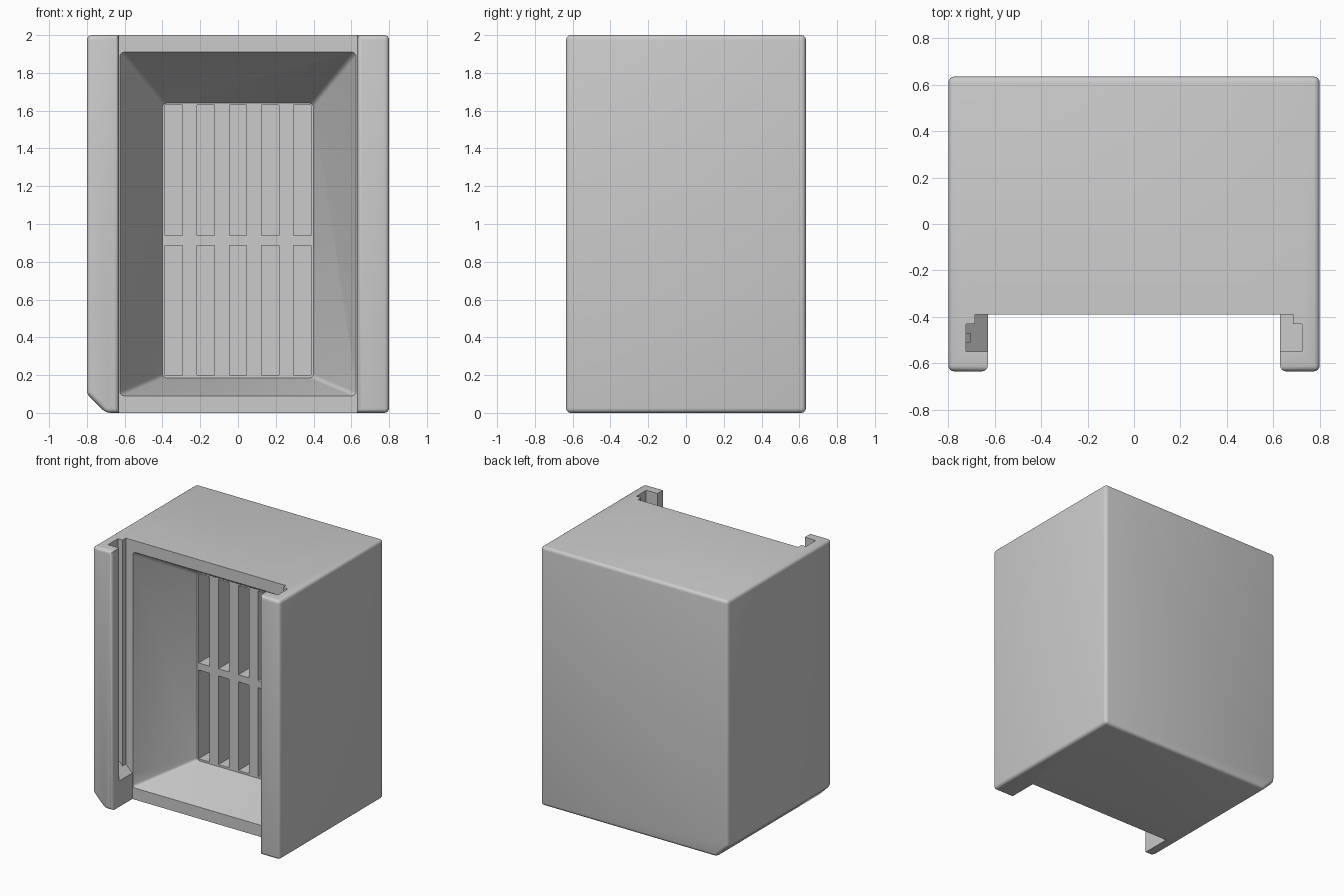
import bpy, bmesh, math
from mathutils import Vector

if "Cube" in bpy.data.objects:
    bpy.data.objects.remove(bpy.data.objects["Cube"])

W, D, H = 0.8, 0.635, 2.0        # half width, half depth, height
RAIL, PANEL = 0.63, -0.39        # inner face of the rails, front panel plane
BACK, SLOT_END = 0.07, 0.55      # cavity back, end of the vent slots

grey = bpy.data.materials.new("plain grey")
grey.use_nodes = True
colour = (0.6, 0.6, 0.6, 1)
grey.diffuse_color = colour
grey.node_tree.nodes["Principled BSDF"].inputs["Base Color"].default_value = colour


def make_object(name, bm):
    bmesh.ops.recalc_face_normals(bm, faces=bm.faces)
    mesh = bpy.data.meshes.new(name)
    bm.to_mesh(mesh)
    bm.free()
    mesh.materials.append(grey)
    obj = bpy.data.objects.new(name, mesh)
    bpy.context.collection.objects.link(obj)
    return obj


def loft(first, second):
    """Closed solid between two matching loops of points."""
    bm = bmesh.new()
    a = [bm.verts.new(p) for p in first]
    b = [bm.verts.new(p) for p in second]
    bm.faces.new(a)
    bm.faces.new(b)
    for i in range(len(a)):
        j = (i + 1) % len(a)
        bm.faces.new((a[i], a[j], b[j], b[i]))
    return bm


def prism(outline, z0, z1):
    return loft([(x, y, z0) for x, y in outline], [(x, y, z1) for x, y in outline])


def rect(x0, x1, z0, z1, y):
    return [(x0, y, z0), (x1, y, z0), (x1, y, z1), (x0, y, z1)]


def cut(body, bm):
    cutter = make_object("cutter", bm)
    cutter.hide_render = True
    mod = body.modifiers.new("cut", 'BOOLEAN')
    mod.operation, mod.solver, mod.object = 'DIFFERENCE', 'EXACT', cutter
    bpy.context.view_layer.objects.active = body
    bpy.ops.object.modifier_apply(modifier=mod.name)
    bpy.data.objects.remove(cutter)


def clip(bm, point, normal):
    """Slice off everything on the normal's side and close the cut."""
    geom = bm.verts[:] + bm.edges[:] + bm.faces[:]
    result = bmesh.ops.bisect_plane(bm, geom=geom, plane_co=point, plane_no=normal, clear_outer=True)
    rim = [e for e in result["geom_cut"] if isinstance(e, bmesh.types.BMEdge)]
    bmesh.ops.contextual_create(bm, geom=rim)


# Housing: U-shaped block with two front rails and one chamfered lower edge
bm = prism([(-W, D), (-W, -D), (-RAIL, -D), (-RAIL, PANEL),
            (RAIL, PANEL), (RAIL, -D), (W, -D), (W, D)], 0, H)
clip(bm, (-0.7, 0, 0), (-1, 0, -1))
bmesh.ops.recalc_face_normals(bm, faces=bm.faces)
inner = lambda v: abs(v.co.y - PANEL) < 0.001
rounded = [e for e in bm.edges if not any(inner(v) for v in e.verts)]
bmesh.ops.bevel(bm, geom=rounded, offset=0.025, segments=4, profile=0.5, affect='EDGES')
housing = make_object("housing", bm)

# Stepped grooves in the rails, open at the top; the right one has a sloped end
groove = [(0.6, -0.55), (0.725, -0.55), (0.725, -0.43),
          (0.685, -0.43), (0.685, PANEL), (0.6, PANEL)]
cut(housing, prism(groove, 0.2, H + 0.1))
bm = prism([(-x, y) for x, y in groove], 0.1, H + 0.1)
clip(bm, (-RAIL, 0, 0.2), (-1, 0, -1))
cut(housing, bm)

# Tapered cavity with softened corners
bm = loft(rect(-0.625, 0.625, 0.09, 1.91, PANEL), rect(-0.4, 0.4, 0.185, 1.64, BACK))
corners = [e for e in bm.edges if abs(e.verts[0].co.y - e.verts[1].co.y) > 0.1]
bmesh.ops.bevel(bm, geom=corners, offset=0.02, segments=3, profile=0.5, affect='EDGES')
bmesh.ops.recalc_face_normals(bm, faces=bm.faces)
front = [f for f in bm.faces if f.normal.y < -0.99]
lip = bmesh.ops.extrude_face_region(bm, geom=front)["geom"]
bmesh.ops.delete(bm, geom=front, context='FACES_ONLY')
bmesh.ops.translate(bm, vec=(0, -0.1, 0), verts=[v for v in lip if isinstance(v, bmesh.types.BMVert)])
cut(housing, bm)

# Two rows of five deep vent slots
for i in range(-2, 3):
    x = i * 0.17
    for z0, z1 in ((0.2, 0.885), (0.94, 1.63)):
        cut(housing, loft(rect(x - 0.046, x + 0.046, z0, z1, BACK - 0.01),
                          rect(x - 0.046, x + 0.046, z0, z1, SLOT_END)))

# Small catch low inside the right groove, with a sloped top
bm = prism([(-0.73, -0.51), (-0.705, -0.51), (-0.705, -0.47), (-0.73, -0.47)], 0.22, 0.4)
clip(bm, (-0.705, 0, 0.36), Vector((1, 0, 1)))
make_object("groove_catch", bm)

# Smooth rounded edges, keep the cuts sharp
bpy.ops.object.select_all(action='DESELECT')
housing.select_set(True)
bpy.context.view_layer.objects.active = housing
bpy.ops.object.shade_smooth_by_angle(angle=math.radians(30))
